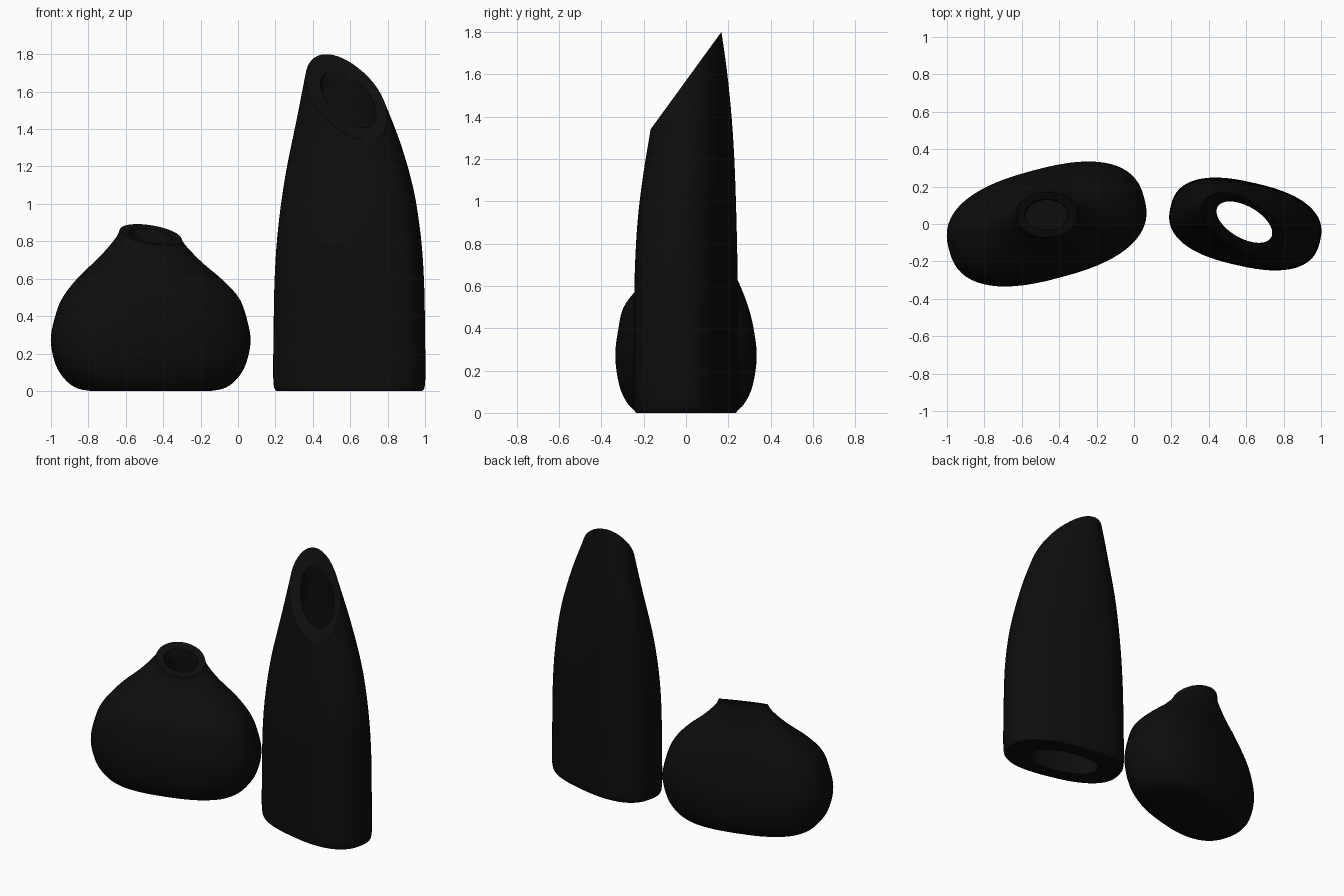
import bpy, bmesh, math

cube = bpy.data.objects.get("Cube")
if cube:
    bpy.data.objects.remove(cube)

SIDES = 64
STEPS = 5

glaze = bpy.data.materials.new("black_glaze")
glaze.use_nodes = True
glaze.diffuse_color = (0.004, 0.004, 0.004, 1)
glaze.node_tree.nodes["Principled BSDF"].inputs["Base Color"].default_value = (0.004, 0.004, 0.004, 1)


def smooth_rings(rings):
    """Catmull-Rom interpolation between control rings."""
    out = []
    for i in range(len(rings) - 1):
        quad = (rings[max(i - 1, 0)], rings[i], rings[i + 1], rings[min(i + 2, len(rings) - 1)])
        for s in range(STEPS):
            t = s / STEPS
            out.append([0.5 * (2 * q + (r - p) * t + (2 * p - 5 * q + 4 * r - n) * t * t
                               + (3 * q - p - 3 * r + n) * t ** 3) for p, q, r, n in zip(*quad)])
    return out + [rings[-1]]


def add_ring(bm, ring):
    """One rounded oval: centre, tilt, half axes, turn and squareness."""
    x, y, z, tilt_x, tilt_y, a, b, turn, power = ring
    c, s = math.cos(math.radians(turn)), math.sin(math.radians(turn))
    verts = []
    for i in range(SIDES):
        ang = math.tau * i / SIDES
        u = a * math.copysign(abs(math.cos(ang)) ** (2 / power), math.cos(ang))
        v = b * math.copysign(abs(math.sin(ang)) ** (2 / power), math.sin(ang))
        dx, dy = u * c - v * s, u * s + v * c
        verts.append(bm.verts.new((x + dx, y + dy, z + tilt_x * dx + tilt_y * dy)))
    return verts


def build_vase(name, outer, inner, open_base):
    """Loft the outside upward and the inside downward."""
    bm = bmesh.new()
    loops = [add_ring(bm, r) for r in smooth_rings(outer) + smooth_rings(inner)]
    pairs = list(zip(loops, loops[1:]))
    if open_base:
        pairs.append((loops[-1], loops[0]))
    else:
        bm.faces.new(loops[0][::-1])
        bm.faces.new(loops[-1])
    for low, high in pairs:
        for i in range(SIDES):
            j = (i + 1) % SIDES
            bm.faces.new((low[i], low[j], high[j], high[i]))
    bmesh.ops.recalc_face_normals(bm, faces=bm.faces)
    mesh = bpy.data.meshes.new(name)
    bm.to_mesh(mesh)
    bm.free()
    mesh.materials.append(glaze)
    obj = bpy.data.objects.new(name, mesh)
    bpy.context.collection.objects.link(obj)
    bpy.ops.object.select_all(action='DESELECT')
    obj.select_set(True)
    bpy.context.view_layer.objects.active = obj
    bpy.ops.object.shade_smooth_by_angle(angle=math.radians(35))


# Tall vase: slanted mouth, hollow right through
tall_outer = [
    (.595, 0, 0, 0, 0, .38, .205, -13, 2.5),
    (.595, 0, .035, 0, 0, .408, .223, -13, 2.5),
    (.595, 0, .3, 0, 0, .408, .223, -13, 2.5),
    (.595, 0, .6, 0, .1, .402, .221, -13, 2.5),
    (.595, 0, .85, 0, .35, .385, .214, -14, 2.45),
    (.595, 0, 1.1, 0, .7, .35, .198, -17, 2.4),
    (.592, 0, 1.35, 0, 1.05, .295, .168, -23, 2.25),
    (.58, 0, 1.57, 0, 1.375, .24, .13, -30, 2.1),
]
tall_inner = [
    (.59, .01, 1.56, 0, 1.375, .165, .085, -30, 2),
    (.595, .01, 1.3, 0, 1, .2, .1, -25, 2),
    (.595, 0, .6, 0, .1, .26, .13, -13, 2.2),
    (.595, 0, 0, 0, 0, .24, .12, -13, 2.2),
]
build_vase("tall_vase", tall_outer, tall_inner, True)

# Squat vase: wide belly, small tilted mouth
CX = -.467
belly = [(0, .6), (.015, .74), (.06, .855), (.14, .95), (.27, 1), (.4, .955), (.5, .88)]
squat_outer = [(CX, 0, z, 0, 0, .54 * k, .295 * k, 15, 2.5) for z, k in belly] + [
    (CX, .01, .6, -.03, .08, .39, .217, 14, 2.4),
    (CX, .025, .7, -.07, .2, .275, .165, 10, 2.2),
    (CX, .042, .79, -.12, .35, .19, .128, 4, 2),
    (CX, .05, .835, -.15, .42, .165, .122, 0, 2),
]
squat_inner = [
    (CX, .05, .83, -.15, .42, .115, .082, 0, 2),
    (CX, .04, .74, -.1, .3, .13, .09, 5, 2),
    (CX, .01, .55, 0, 0, .3, .15, 14, 2.3),
    (CX, 0, .3, 0, 0, .42, .2, 15, 2.5),
    (CX, 0, .06, 0, 0, .3, .15, 15, 2.5),
]
build_vase("squat_vase", squat_outer, squat_inner, False)
